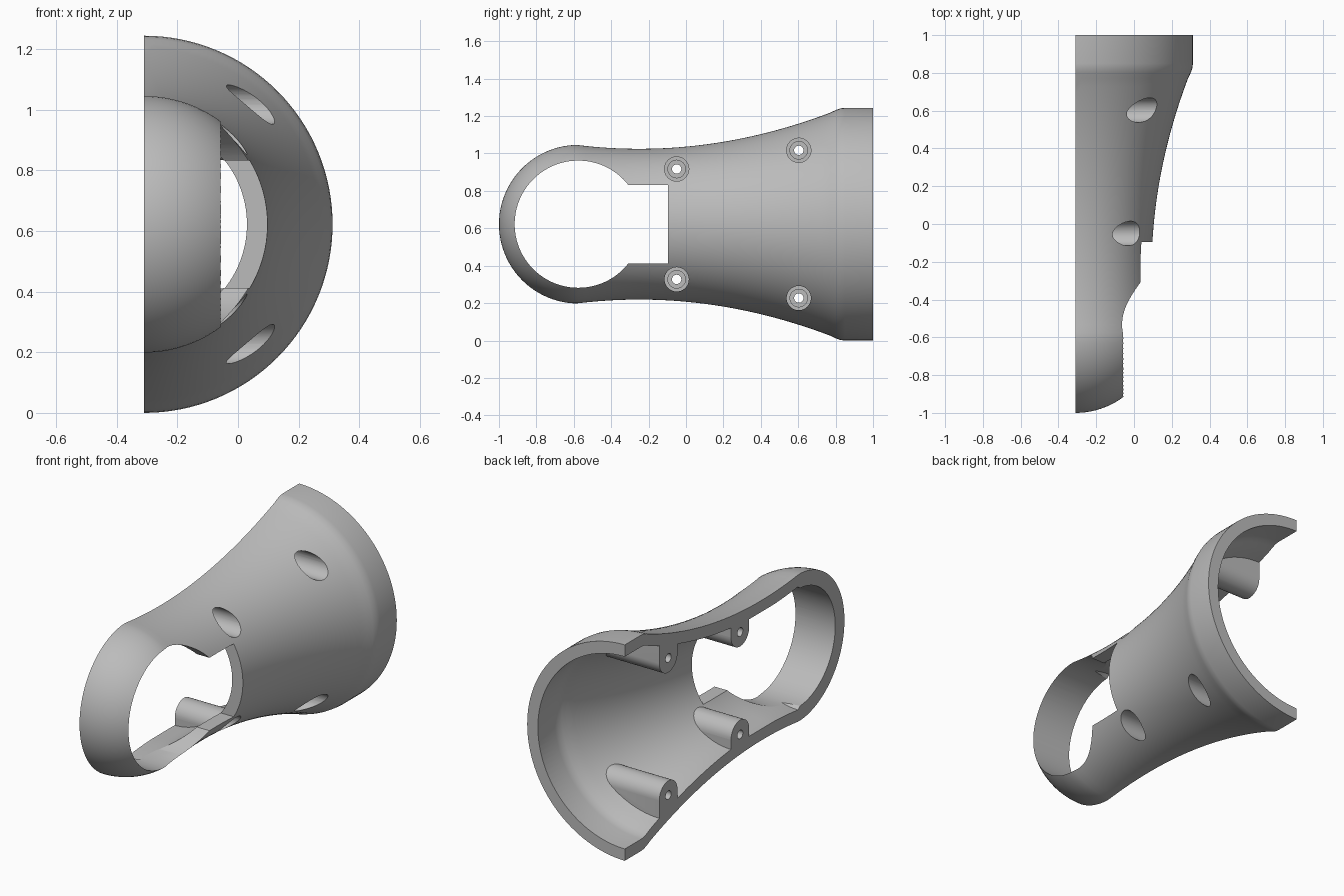
import bpy, bmesh, math
from mathutils import Matrix

if "Cube" in bpy.data.objects:
    bpy.data.objects.remove(bpy.data.objects["Cube"], do_unlink=True)

AX, AZ = -0.31, 0.623        # axis of revolution, parallel to y
BALL_Y, BALL_R, HOLE_R = -0.576, 0.424, 0.34
WALL = 0.068

grey = bpy.data.materials.new("plain grey")
grey.use_nodes = True
grey.diffuse_color = (0.5, 0.5, 0.5, 1)
grey.node_tree.nodes["Principled BSDF"].inputs["Base Color"].default_value = (0.5, 0.5, 0.5, 1)


def make(name, bm):
    bmesh.ops.recalc_face_normals(bm, faces=bm.faces)
    mesh = bpy.data.meshes.new(name)
    bm.to_mesh(mesh)
    bm.free()
    ob = bpy.data.objects.new(name, mesh)
    bpy.context.collection.objects.link(ob)
    mesh.materials.append(grey)
    return ob


def lathe(name, profile, steps=128):
    """Revolve (y, radius) points about the long axis."""
    bm = bmesh.new()
    vs = [bm.verts.new((AX, y, AZ + r)) for y, r in profile]
    es = [bm.edges.new(pair) for pair in zip(vs, vs[1:])]
    bmesh.ops.spin(bm, geom=vs + es, cent=(AX, 0, AZ), axis=(0, 1, 0),
                   angle=math.tau, steps=steps)
    bmesh.ops.remove_doubles(bm, verts=bm.verts, dist=1e-5)
    return make(name, bm)


def rod(name, y, z, radius, x0, x1, sides=48):
    """Cylinder along x."""
    bm = bmesh.new()
    m = Matrix.Translation(((x0 + x1) / 2, y, z)) @ Matrix.Rotation(math.pi / 2, 4, 'Y')
    bmesh.ops.create_cone(bm, cap_ends=True, segments=sides, radius1=radius,
                          radius2=radius, depth=x1 - x0, matrix=m)
    return make(name, bm)


def box(name, lo, hi):
    bm = bmesh.new()
    bmesh.ops.create_cube(bm, size=1)
    for v in bm.verts:
        v.co = [a + (b - a) * (c + 0.5) for a, b, c in zip(lo, hi, v.co)]
    return make(name, bm)


def cut(target, cutter):
    """Subtract the cutter and discard it."""
    mod = target.modifiers.new("cut", 'BOOLEAN')
    mod.operation, mod.solver, mod.object = 'DIFFERENCE', 'EXACT', cutter
    with bpy.context.temp_override(object=target, active_object=target):
        bpy.ops.object.modifier_apply(modifier=mod.name)
    bpy.data.objects.remove(cutter, do_unlink=True)


def flare(y):
    """Outer radius of the concave neck."""
    return 0.403 + (y + 0.25) ** 2 / 5.4


# Profiles: round nose, concave neck, short straight rim
def nose(radius, n=24):
    return [(BALL_Y - radius * math.cos(t), radius * math.sin(t))
            for t in (math.pi / 2 * i / n for i in range(n))]


neck = [(BALL_Y + (0.77 - BALL_Y) * i / 32, 0) for i in range(33)]
neck = [(y, flare(y)) for y, _ in neck] + [(0.80, 0.61), (0.825, 0.619), (0.85, 0.622)]
outer = nose(BALL_R) + neck + [(1.0, 0.622), (1.0, 0)]
inner = nose(0.338) + [(y, max(r - WALL, 0.337)) for y, r in neck] + [(1.1, 0.554), (1.1, 0)]

shell = lathe("half_shell_housing", outer)
cavity = lathe("cavity", inner)

# Screw bosses are left standing by removing them from the cavity
screws = [(y, AZ + s * dz, s) for y, dz in ((-0.05, 0.295), (0.603, 0.395)) for s in (1, -1)]
BOSS_R = 0.083
for y, z, s in screws:
    cut(cavity, rod("boss", y, z, BOSS_R, -0.5, 0.5))
    z0, z1 = sorted((z, z + s * 0.4))
    cut(cavity, box("boss_web", (-0.51, y - BOSS_R, z0), (0.51, y + BOSS_R, z1)))
cut(shell, cavity)

# Side opening: round window with a rectangular notch
cut(shell, rod("window", BALL_Y, AZ, HOLE_R, -1.2, 0.8, 128))
cut(shell, box("notch", (-0.4, -0.5, AZ - 0.21), (0.8, -0.095, AZ + 0.21)))

# Stepped screw holes
for y, z, s in screws:
    cut(shell, rod("counterbore", y, z, 0.065, -0.2, 0.6))
    cut(shell, rod("step", y, z, 0.047, -0.23, 0.55))
    cut(shell, rod("screw_hole", y, z, 0.025, -0.6, 0.5, 24))

# Keep one half
cut(shell, box("other_half", (-1.5, -1.5, -0.5), (AX, 1.5, 1.8)))

# Seat exactly on the floor and smooth the curved faces
low = min(v.co.z for v in shell.data.vertices)
shell.data.transform(Matrix.Translation((0, 0, -low)))
bpy.ops.object.select_all(action='DESELECT')
shell.select_set(True)
bpy.context.view_layer.objects.active = shell
bpy.ops.object.shade_smooth_by_angle(angle=math.radians(25))
